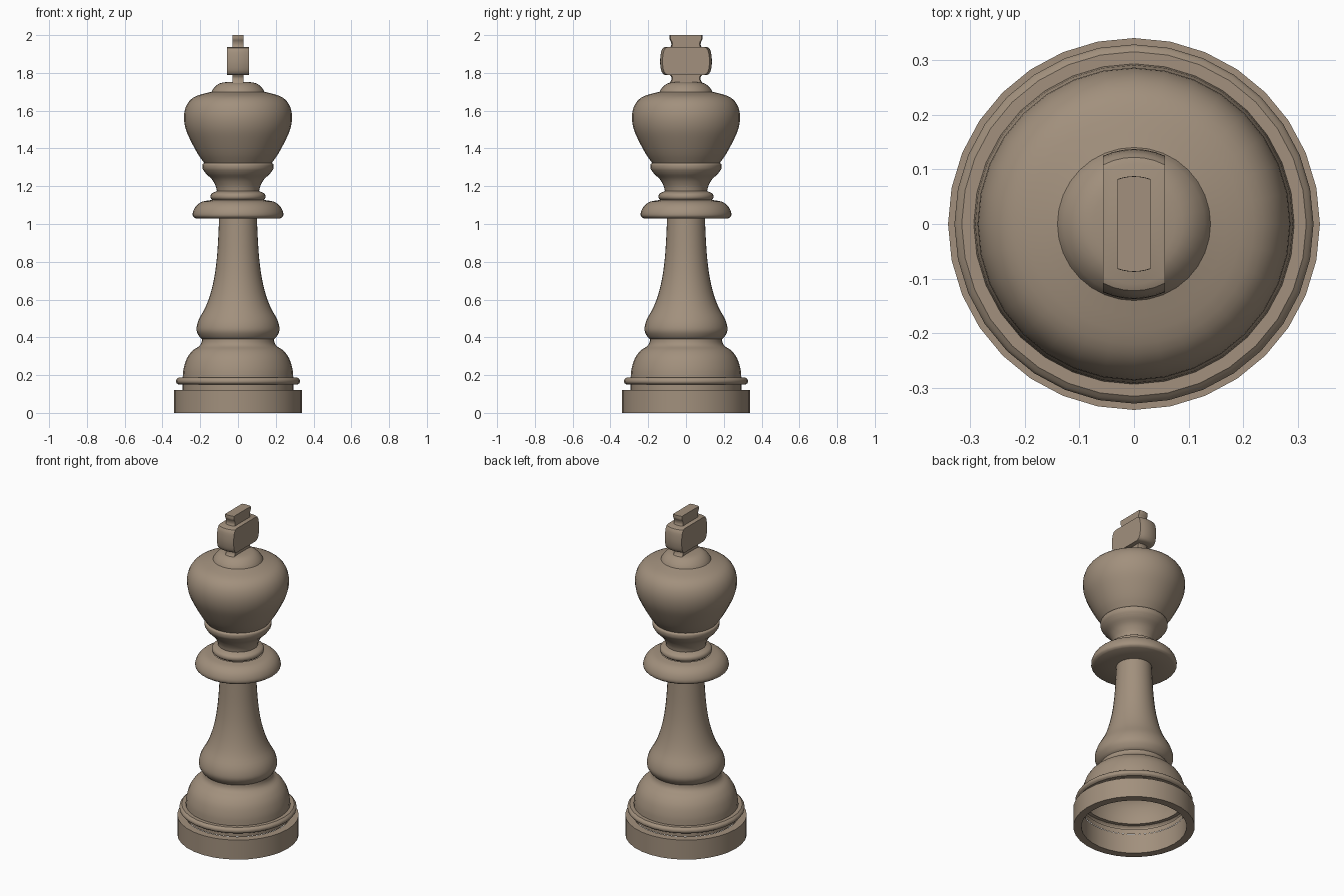
import bpy, bmesh, math
from mathutils import Vector

if "Cube" in bpy.data.objects:
    bpy.data.objects.remove(bpy.data.objects["Cube"])

SIDES = 32
wood = bpy.data.materials.new("tan wood")
wood.diffuse_color = (0.36, 0.28, 0.205, 1)
wood.use_nodes = True
wood.node_tree.nodes["Principled BSDF"].inputs["Base Color"].default_value = wood.diffuse_color


def finish(name, bm):
    bmesh.ops.remove_doubles(bm, verts=bm.verts, dist=1e-5)
    me = bpy.data.meshes.new(name)
    bm.to_mesh(me)
    bm.free()
    me.materials.append(wood)
    ob = bpy.data.objects.new(name, me)
    bpy.context.collection.objects.link(ob)
    bpy.ops.object.select_all(action='DESELECT')
    ob.select_set(True)
    bpy.context.view_layer.objects.active = ob
    bpy.ops.object.shade_smooth_by_angle(angle=math.radians(35))
    return ob


def curve(pts, steps=3):
    """Smooth curve through the profile points."""
    p = [Vector(q) for q in pts]
    p = [2 * p[0] - p[1]] + p + [2 * p[-1] - p[-2]]
    out = []
    for a, b, c, d in zip(p, p[1:], p[2:], p[3:]):
        for k in range(steps):
            t = k / steps
            v = 0.5 * (2 * b + (c - a) * t + (2 * a - 5 * b + 4 * c - d) * t * t
                       + (3 * b - a - 3 * c + d) * t ** 3)
            out.append((max(v.x, 0), v.y))
    return out + [tuple(pts[-1])]


def lathe(name, profile):
    bm = bmesh.new()
    rows = [[bm.verts.new((r * math.cos(a), r * math.sin(a), z))
             for a in (2 * math.pi * j / SIDES for j in range(SIDES))]
            for r, z in profile]
    for lo, hi in zip(rows, rows[1:]):
        for j in range(SIDES):
            k = (j + 1) % SIDES
            bm.faces.new((lo[j], lo[k], hi[k], hi[j]))
    return finish(name, bm)


def slab(name, half, profile, n=6):
    """A turned shape cut to a flat slab of the given half thickness in x."""
    bm = bmesh.new()
    xs = [half - 2 * half * i / n for i in range(n + 1)]
    rows = []
    for r, z in profile:
        ring = [(x, math.sqrt(r * r - x * x)) for x in xs]
        ring += [(-x, -y) for x, y in ring]
        rows.append([bm.verts.new((x, y, z)) for x, y in ring])
    m = len(rows[0])
    for lo, hi in zip(rows, rows[1:]):
        for j in range(m):
            k = (j + 1) % m
            bm.faces.new((lo[j], lo[k], hi[k], hi[j]))
    bm.faces.new(rows[0][::-1])
    bm.faces.new(rows[-1])
    return finish(name, bm)


# Open base ring
lathe("base_ring", [(0.295, 0), (0.34, 0), (0.34, 0.12), (0.295, 0.12), (0.295, 0)])
# Thin bead above the base
lathe("base_bead", [(0.293, 0.12), (0.293, 0.15)]
      + curve([(0.315, 0.15), (0.327, 0.16), (0.327, 0.175), (0.315, 0.187)])
      + [(0.293, 0.187)])
# Domed foot
lathe("foot", curve([(0.293, 0.187), (0.288, 0.235), (0.27, 0.29), (0.24, 0.33),
                     (0.207, 0.352), (0.194, 0.37), (0.19, 0.39)]))
# Stem with swelling at the bottom
lathe("stem", curve([(0.19, 0.39), (0.203, 0.402), (0.218, 0.43), (0.218, 0.46),
                     (0.205, 0.5), (0.172, 0.56), (0.146, 0.63), (0.125, 0.72),
                     (0.112, 0.82), (0.105, 0.92), (0.1, 1.03)]))
# Wide collar and small ring
lathe("collar", [(0.1, 1.03)]
      + curve([(0.225, 1.03), (0.239, 1.042), (0.238, 1.065), (0.222, 1.095),
               (0.19, 1.118), (0.14, 1.127)]))
lathe("collar_ring", curve([(0.135, 1.127), (0.146, 1.14), (0.141, 1.16), (0.112, 1.174)]))
# Flared neck and its bead
lathe("neck", curve([(0.112, 1.174), (0.118, 1.2), (0.137, 1.235), (0.165, 1.262), (0.176, 1.275)]))
lathe("neck_bead", curve([(0.176, 1.275), (0.187, 1.293), (0.188, 1.315), (0.178, 1.322)]))
# Bulbous head and low cap
lathe("head", curve([(0.178, 1.322), (0.212, 1.37), (0.25, 1.44), (0.276, 1.5),
                     (0.286, 1.555), (0.281, 1.605), (0.26, 1.648), (0.22, 1.678), (0.14, 1.7)]))
lathe("cap", curve([(0.14, 1.7), (0.13, 1.717), (0.108, 1.738), (0.075, 1.75), (0, 1.753)]))
# Flat finial: foot, wide arms and top
slab("finial_foot", 0.03, curve([(0.09, 1.742), (0.08, 1.758), (0.077, 1.775), (0.085, 1.79)]))
slab("finial_arms", 0.057, [(0.11, 1.788)]
     + curve([(0.122, 1.795), (0.132, 1.815), (0.137, 1.86), (0.132, 1.91), (0.122, 1.932)])
     + [(0.11, 1.937)])
slab("finial_top", 0.03, curve([(0.085, 1.93), (0.078, 1.947), (0.08, 1.965),
                                (0.087, 1.98), (0.087, 2.0)]))
